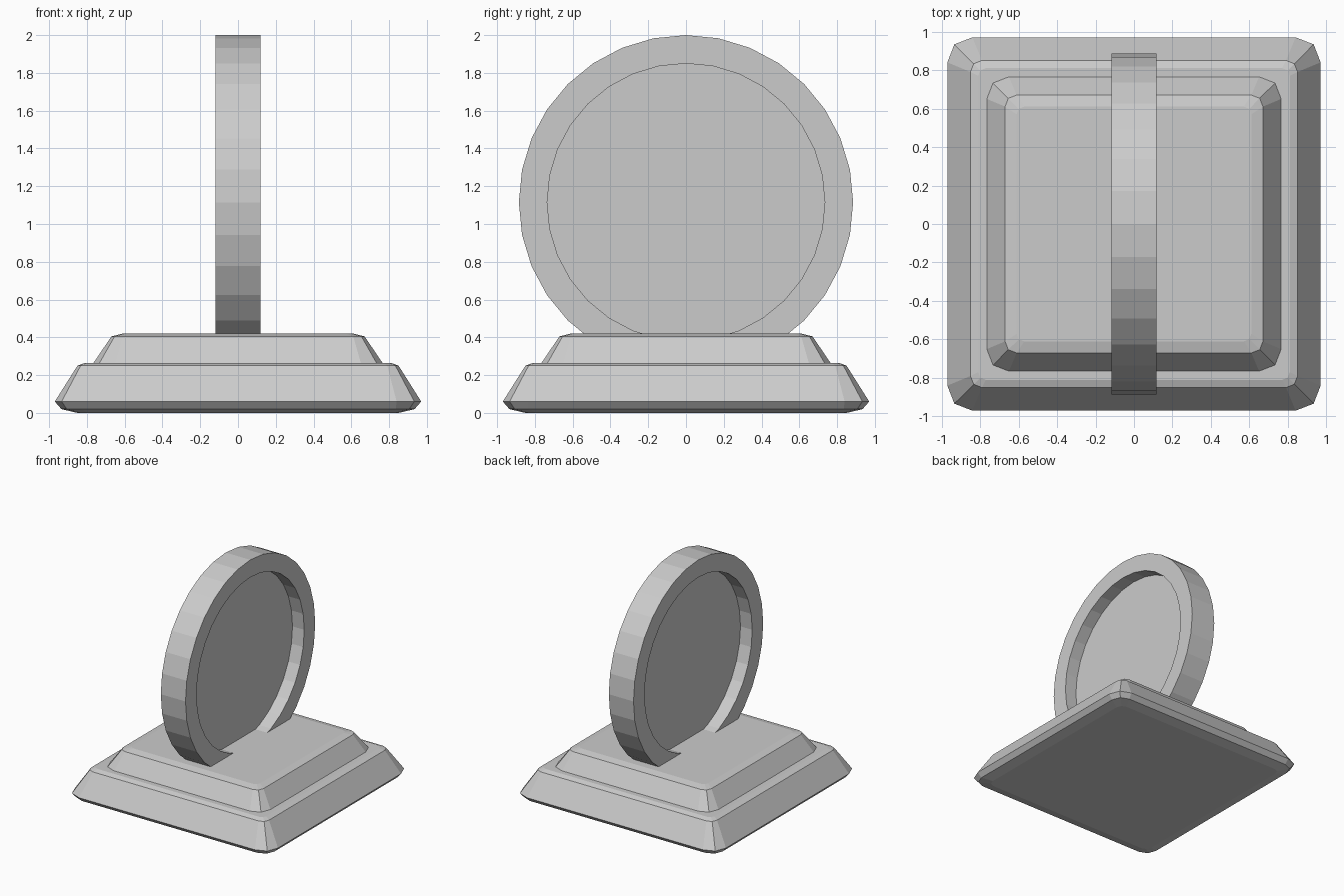
import bpy, bmesh
from math import tau
from mathutils import Vector

cube = bpy.data.objects.get("Cube")
if cube:
    bpy.data.objects.remove(cube, do_unlink=True)

GREY = (0.6, 0.6, 0.6, 1)
grey = bpy.data.materials.new("plain grey")
grey.use_nodes = True
grey.diffuse_color = GREY
grey.node_tree.nodes["Principled BSDF"].inputs["Base Color"].default_value = GREY


def finish(bm, name):
    bmesh.ops.recalc_face_normals(bm, faces=bm.faces)
    mesh = bpy.data.meshes.new(name)
    bm.to_mesh(mesh)
    bm.free()
    mesh.materials.append(grey)
    obj = bpy.data.objects.new(name, mesh)
    bpy.context.collection.objects.link(obj)
    return obj


def tier(name, levels):
    """Loft square rings with softened corners: (height, half width, corner cut)."""
    bm = bmesh.new()
    rings = []
    for z, h, cut in levels:
        d = cut * 0.28
        ring = []
        corner = [(h, h - cut), (h - d, h - d), (h - cut, h)]
        for quarter in range(4):
            ring += [bm.verts.new((x, y, z)) for x, y in corner]
            corner = [(-y, x) for x, y in corner]
        rings.append(ring)
    for low, high in zip(rings, rings[1:]):
        for i in range(len(low)):
            j = (i + 1) % len(low)
            bm.faces.new((low[i], low[j], high[j], high[i]))
    bm.faces.new(rings[0])
    bm.faces.new(rings[-1])
    return finish(bm, name)


# Stepped plinth
tier("lower_base", [(0, 0.85, 0.06), (0.02, 0.935, 0.1), (0.06, 0.97, 0.13),
                    (0.25, 0.85, 0.06), (0.265, 0.81, 0.04)])
tier("upper_base", [(0.25, 0.77, 0.115), (0.265, 0.765, 0.115),
                    (0.405, 0.67, 0.06), (0.42, 0.61, 0.04)])

# Upright disc: raised rim around a thin web, turned about the x axis
HALF, OUTER, INNER, WEB = 0.118, 0.885, 0.735, 0.006
side = [(WEB, 0), (WEB, INNER), (HALF, INNER), (HALF, OUTER)]
profile = side + [(-x, r) for x, r in reversed(side)]
bm = bmesh.new()
verts = [bm.verts.new((x, 0, r)) for x, r in profile]
edges = [bm.edges.new(pair) for pair in zip(verts, verts[1:])]
bmesh.ops.spin(bm, geom=verts + edges, cent=Vector(), axis=(1, 0, 0),
               angle=tau, steps=32, use_duplicate=False)
bmesh.ops.remove_doubles(bm, verts=bm.verts, dist=0.0005)
disc = finish(bm, "rimmed_disc")
disc.location.z = 1.115
